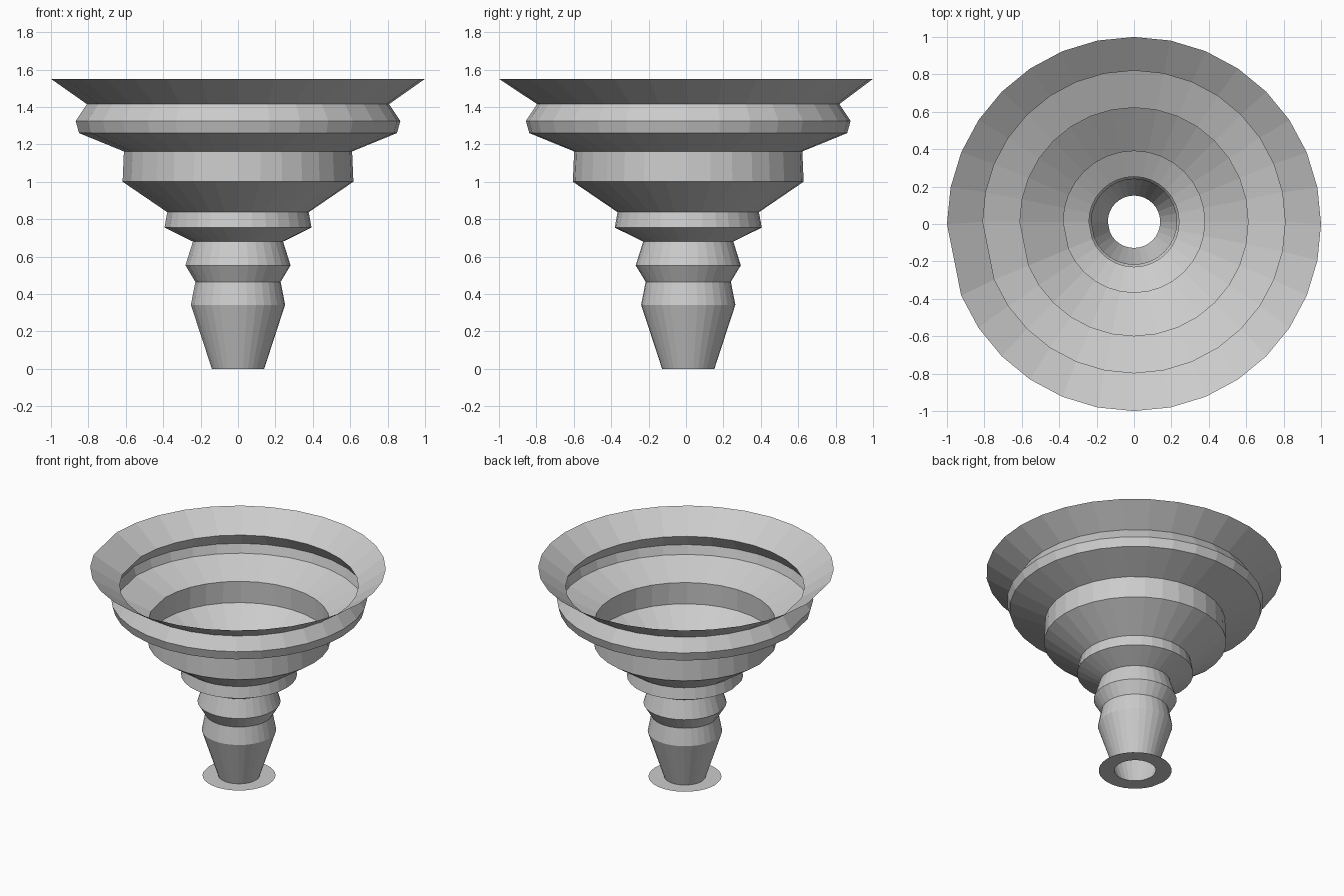
import bpy, bmesh
from math import sin, cos, pi

if "Cube" in bpy.data.objects:
    bpy.data.objects.remove(bpy.data.objects["Cube"])

# 32-step circle; the step just past the left side is skipped (one wider facet)
ANGLES = [i * 2 * pi / 32 for i in range(32) if i != 17]
OFF = 0.012  # body sits slightly behind the rim centre


def revolve(name, profile):
    """Spin a list of (radius, z, y offset) into an open flat-faced surface."""
    bm = bmesh.new()
    rings = [[bm.verts.new((r * cos(a), dy + r * sin(a), z)) for a in ANGLES]
             for r, z, dy in profile]
    n = len(ANGLES)
    for lo, hi in zip(rings, rings[1:]):
        for i in range(n):
            j = (i + 1) % n
            bm.faces.new((lo[i], lo[j], hi[j], hi[i]))
    mesh = bpy.data.meshes.new(name)
    bm.to_mesh(mesh)
    bm.free()
    obj = bpy.data.objects.new(name, mesh)
    bpy.context.collection.objects.link(obj)
    return obj


# Stepped funnel body, bottom to neck
body = [(0.14, 0.0), (0.252, 0.342), (0.228, 0.465), (0.281, 0.553),
        (0.241, 0.68), (0.393, 0.755), (0.378, 0.837), (0.617, 1.0),
        (0.61, 1.162), (0.85, 1.26), (0.868, 1.325), (0.808, 1.415)]
body = [(r, z, OFF) for r, z in body]
revolve("funnel_body", body)

# Flared rim
revolve("flared_rim", [body[-1], (1.0, 1.55, 0.0)])

# Flat foot ring on the ground, facing down
revolve("foot_ring", [(0.247, 0.0, OFF), (0.14, 0.0, OFF)]).data.flip_normals()
